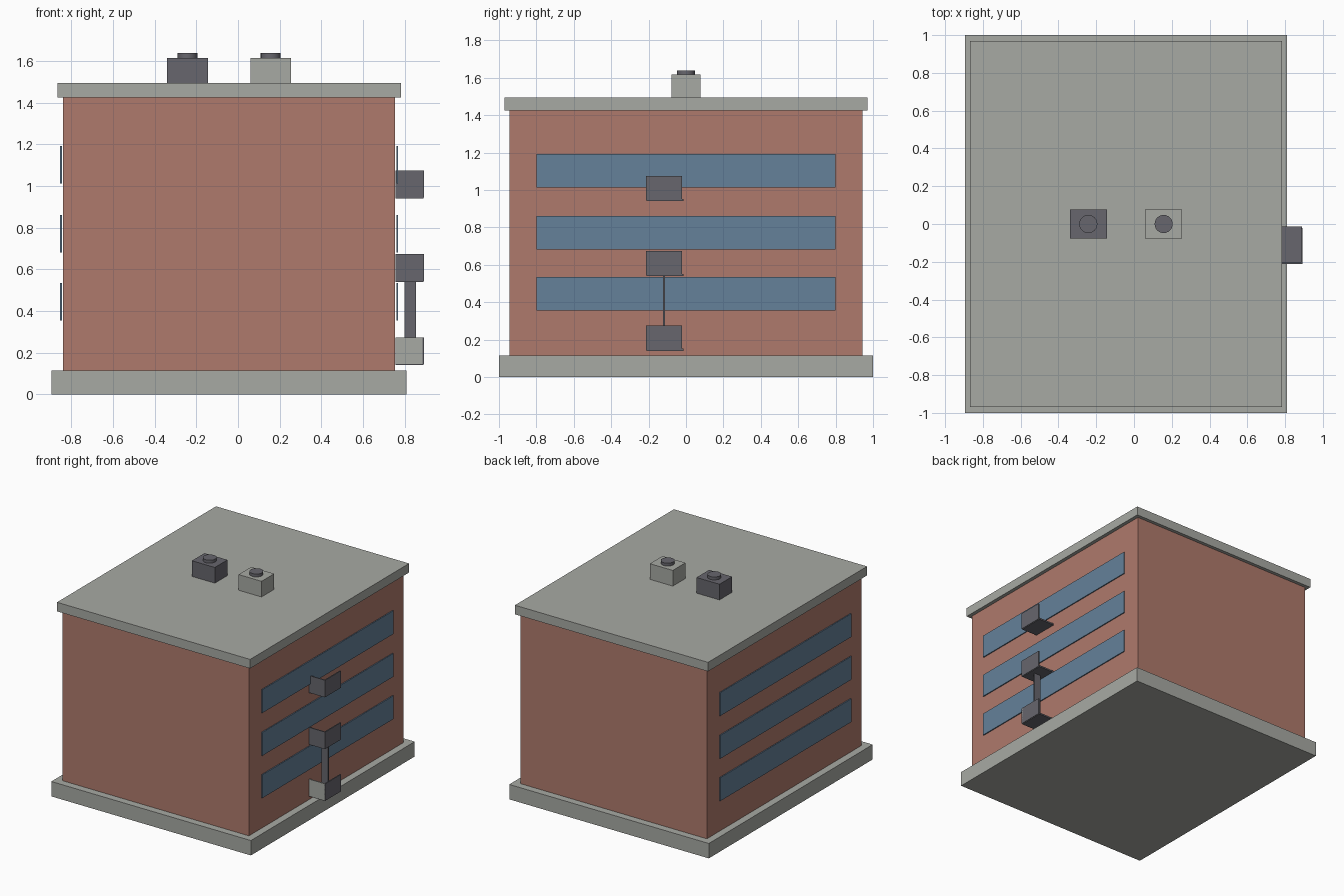
import bpy
import bmesh
from mathutils import Matrix, Vector

if "Cube" in bpy.data.objects:
    bpy.data.objects.remove(bpy.data.objects["Cube"])


def material(name, rgb):
    m = bpy.data.materials.new(name)
    m.diffuse_color = (*rgb, 1)
    m.use_nodes = True
    m.node_tree.nodes["Principled BSDF"].inputs["Base Color"].default_value = m.diffuse_color
    return m


BRICK = material("brick", (0.43, 0.195, 0.15))
CONCRETE = material("concrete", (0.39, 0.40, 0.37))
METAL = material("dark_metal", (0.135, 0.133, 0.153))
GLASS = material("glass", (0.13, 0.22, 0.32))


def finish(name, bm, mat):
    me = bpy.data.meshes.new(name)
    bm.to_mesh(me)
    bm.free()
    me.materials.append(mat)
    ob = bpy.data.objects.new(name, me)
    bpy.context.collection.objects.link(ob)
    return ob


def box(name, x, y, z, mat):
    """Box given as (min, max) on each axis."""
    size = Vector((x[1] - x[0], y[1] - y[0], z[1] - z[0]))
    mid = Vector((sum(x) / 2, sum(y) / 2, sum(z) / 2))
    bm = bmesh.new()
    bmesh.ops.create_cube(bm, size=1, matrix=Matrix.Translation(mid) @ Matrix.Diagonal((*size, 1)))
    return finish(name, bm, mat)


def disc(name, x, radius, z, mat):
    bm = bmesh.new()
    bmesh.ops.create_cone(bm, cap_ends=True, segments=24, radius1=radius, radius2=radius,
                          depth=z[1] - z[0], matrix=Matrix.Translation((x, 0, sum(z) / 2)))
    ob = finish(name, bm, mat)
    bpy.context.view_layer.objects.active = ob
    ob.select_set(True)
    bpy.ops.object.shade_smooth_by_angle()
    ob.select_set(False)


CX = -0.0425  # centre of the building block


def slab(name, hx, hy, z, mat):
    box(name, (CX - hx, CX + hx), (-hy, hy), z, mat)


# Main block
slab("foundation", 0.8525, 1.0, (0, 0.115), CONCRETE)
slab("brick_walls", 0.797, 0.944, (0.115, 1.425), BRICK)
slab("roof_slab", 0.825, 0.97, (1.425, 1.495), CONCRETE)

# Window bands on both long sides
for floor, z in enumerate((0.355, 0.682, 1.012), 1):
    for side, s in (("left", -1), ("right", 1)):
        x = sorted((CX + s * 0.803, CX + s * 0.811))
        box(f"window_band_{side}_{floor}", x, (-0.8, 0.8), (z, z + 0.18), GLASS)

# Rooftop ventilation units
for name, x, mat in (("dark", -0.242, METAL), ("light", 0.157, CONCRETE)):
    box(f"roof_unit_{name}", (x - 0.098, x + 0.098), (-0.077, 0.077), (1.495, 1.616), mat)
    disc(f"roof_fan_{name}", x, 0.048, (1.616, 1.639), METAL)

# Fire escape landings: floor, outer rail and front rail, open at top and back
for n, (z, mat) in enumerate(((0.14, CONCRETE), (0.54, METAL), (0.94, METAL)), 1):
    box(f"landing_floor_{n}", (0.755, 0.89), (-0.21, -0.013), (z, z + 0.012), METAL)
    box(f"outer_rail_{n}", (0.885, 0.893), (-0.213, -0.021), (z + 0.005, z + 0.134), METAL)
    box(f"front_rail_{n}", (0.755, 0.893), (-0.213, -0.205), (z + 0.005, z + 0.134), mat)

# Ladder between the two lower landings
box("ladder", (0.80, 0.855), (-0.123, -0.111), (0.15, 0.54), METAL)
